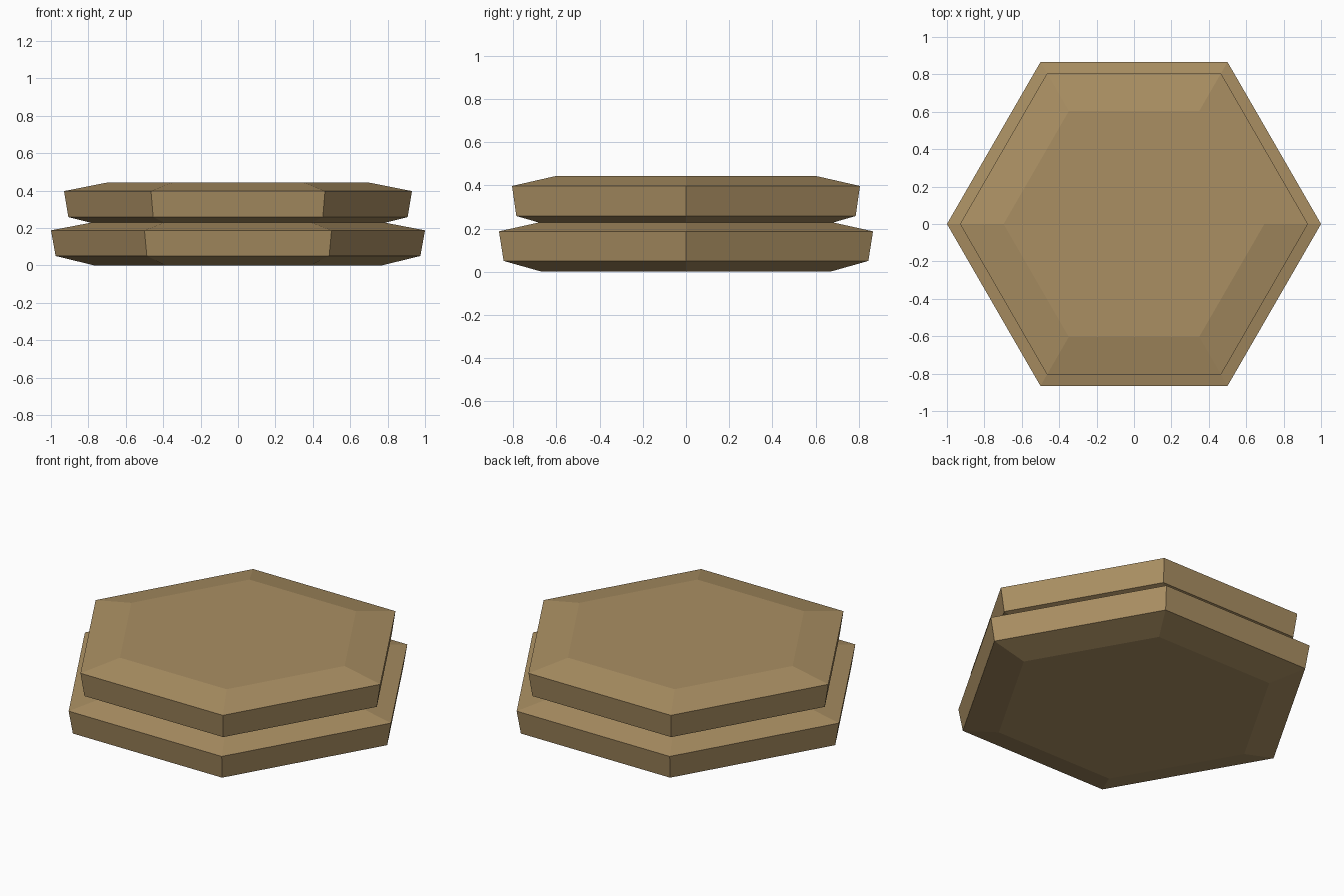
import bpy
import bmesh
import math

if "Cube" in bpy.data.objects:
    bpy.data.objects.remove(bpy.data.objects["Cube"])

tan = bpy.data.materials.new("tan_brown")
tan.diffuse_color = (0.402, 0.275, 0.124, 1)
tan.use_nodes = True
tan.node_tree.nodes["Principled BSDF"].inputs["Base Color"].default_value = tan.diffuse_color


def hex_slab(name, rings):
    """Closed six-sided slab lofted through (corner radius, height) rings."""
    bm = bmesh.new()
    loops = []
    for r, z in rings:
        loops.append([bm.verts.new((r * math.cos(i * math.pi / 3),
                                    r * math.sin(i * math.pi / 3), z))
                      for i in range(6)])
    for a, b in zip(loops, loops[1:]):
        for i in range(6):
            j = (i + 1) % 6
            bm.faces.new((a[i], a[j], b[j], b[i]))
    bm.faces.new(loops[0][::-1])
    bm.faces.new(loops[-1])
    mesh = bpy.data.meshes.new(name)
    bm.to_mesh(mesh)
    bm.free()
    mesh.materials.append(tan)
    bpy.context.collection.objects.link(bpy.data.objects.new(name, mesh))


# Wide bottom slab and the slightly narrower slab resting on it
hex_slab("lower_slab", [(0.77, 0.0), (0.975, 0.05), (1.0, 0.187), (0.75, 0.235)])
hex_slab("upper_slab", [(0.715, 0.21), (0.907, 0.258), (0.93, 0.397), (0.697, 0.443)])
